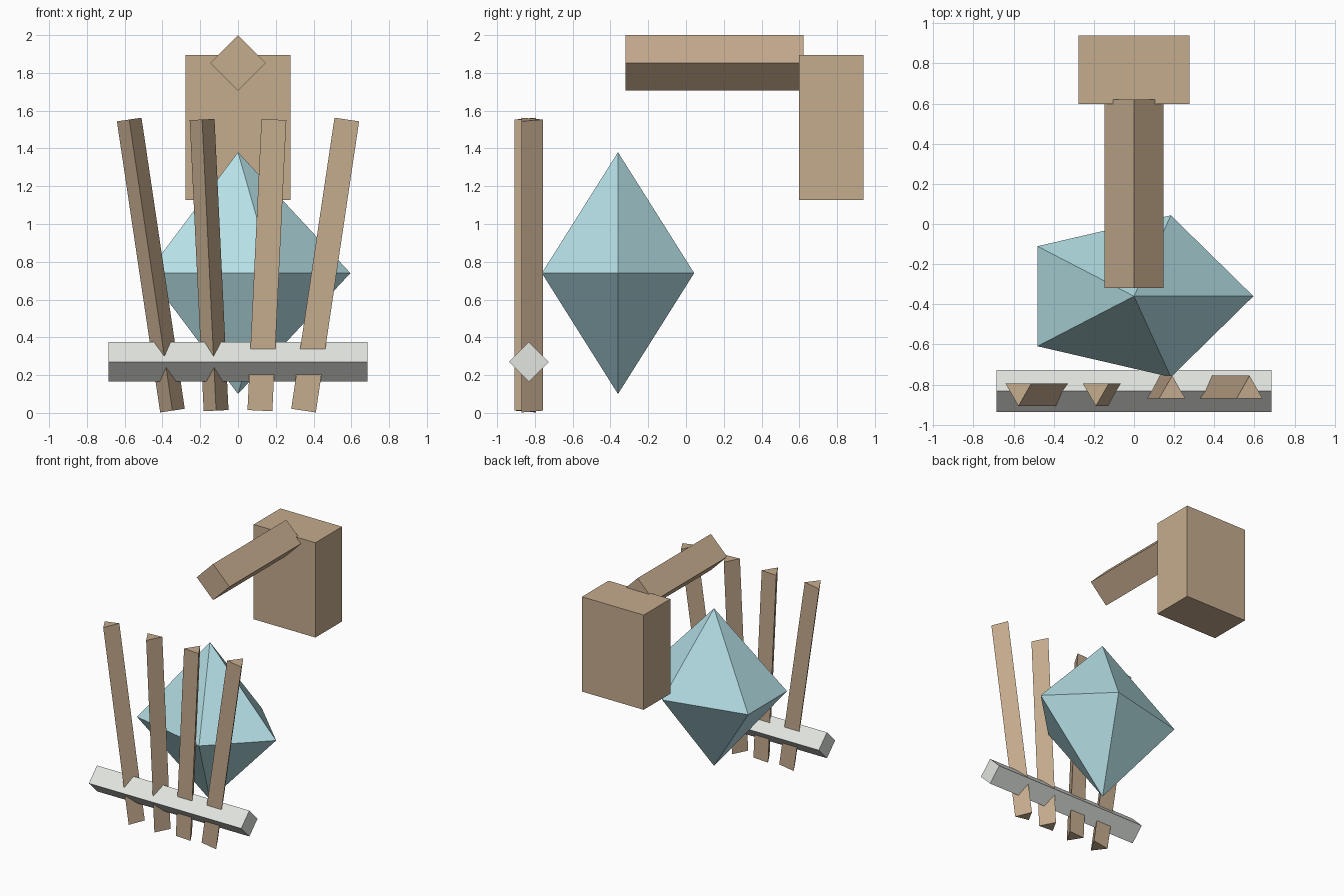
import bpy, bmesh
from math import sin, cos, tau
from mathutils import Vector

if "Cube" in bpy.data.objects:
    bpy.data.objects.remove(bpy.data.objects["Cube"])


def material(name, rgb):
    m = bpy.data.materials.new(name)
    m.diffuse_color = (*rgb, 1)
    m.use_nodes = True
    m.node_tree.nodes["Principled BSDF"].inputs["Base Color"].default_value = m.diffuse_color
    return m


wood = material("wood", (0.56, 0.41, 0.27))
glass = material("teal_glass", (0.46, 0.74, 0.79))
stone = material("pale_stone", (0.76, 0.78, 0.74))


def finish(bm, name, mat):
    bmesh.ops.recalc_face_normals(bm, faces=bm.faces)
    me = bpy.data.meshes.new(name)
    bm.to_mesh(me)
    bm.free()
    me.materials.append(mat)
    ob = bpy.data.objects.new(name, me)
    bpy.context.collection.objects.link(ob)
    return ob


def prism(name, start, end, radius, sides, corner, mat):
    """Regular prism from start to end, with one corner edge facing 'corner'."""
    a, b = Vector(start), Vector(end)
    axis = (b - a).normalized()
    u = Vector(corner)
    u = (u - axis * u.dot(axis)).normalized()
    v = axis.cross(u)
    bm = bmesh.new()
    rings = [[bm.verts.new(p + radius * (u * cos(tau * i / sides) + v * sin(tau * i / sides)))
              for i in range(sides)] for p in (a, b)]
    for ring in rings:
        bm.faces.new(ring)
    for i in range(sides):
        j = (i + 1) % sides
        bm.faces.new((rings[0][i], rings[0][j], rings[1][j], rings[1][i]))
    return finish(bm, name, mat)


# Wall block
bm = bmesh.new()
bmesh.ops.create_cube(bm, size=1)
bmesh.ops.scale(bm, vec=(0.555, 0.342, 0.77), verts=bm.verts)
bmesh.ops.translate(bm, vec=(0, 0.769, 1.511), verts=bm.verts)
finish(bm, "wall_block", wood)

# Arm standing on its edge, reaching forward from the block
prism("arm", (0, -0.32, 1.853), (0, 0.621, 1.853), 0.147, 4, (0, 0, 1), wood)

# Five-sided double pyramid, squashed in depth
bm = bmesh.new()
tips = [bm.verts.new((0, -0.36, z)) for z in (0.10, 1.38)]
belt = [bm.verts.new((0.595 * cos(tau * i / 5), -0.36 + 0.424 * sin(tau * i / 5), 0.74))
        for i in range(5)]
for tip in tips:
    for i in range(5):
        bm.faces.new((belt[i], belt[(i + 1) % 5], tip))
finish(bm, "crystal", glass)

# Crossbar
prism("crossbar", (-0.685, -0.832, 0.27), (0.685, -0.832, 0.27), 0.105, 4, (0, 0, 1), stone)

# Fanned triangular slats; ridges face forward on the left, backward on the right
for side in (-1, 1):
    for n, (low, high) in enumerate(((0.116, 0.19), (0.347, 0.576))):
        prism(f"slat_{'left' if side < 0 else 'right'}_{n + 1}",
              (side * low, -0.832, 0.012), (side * high, -0.832, 1.553),
              0.076, 3, (0, side, 0), wood)
